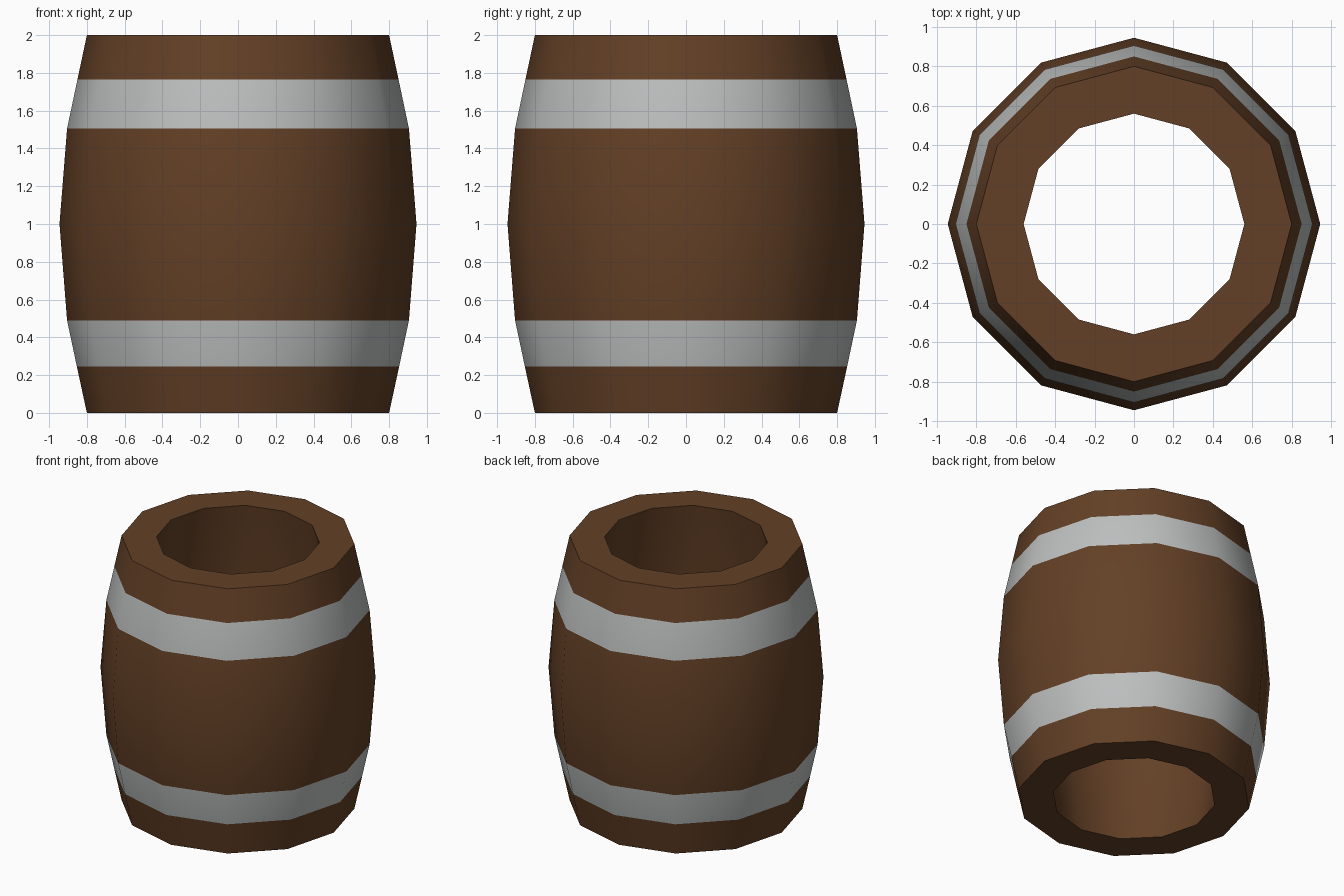
import bpy, bmesh, math

if "Cube" in bpy.data.objects:
    bpy.data.objects.remove(bpy.data.objects["Cube"])

SIDES = 12


def material(name, colour):
    m = bpy.data.materials.new(name)
    m.diffuse_color = (*colour, 1)
    m.use_nodes = True
    m.node_tree.nodes["Principled BSDF"].inputs["Base Color"].default_value = m.diffuse_color
    return m


wood = material("brown wood", (0.125, 0.051, 0.019))
metal = material("grey metal", (0.51, 0.525, 0.525))

# Outer profile (radius, height), then inner profile going back down
outer = [(0.80, 0), (0.853, 0.245), (0.905, 0.49), (0.945, 1.0),
         (0.905, 1.505), (0.85, 1.765), (0.80, 2.0)]
inner = [(0.56, 2.0), (0.63, 1.505), (0.66, 1.0), (0.63, 0.49), (0.56, 0)]
profile = outer + inner
hoops = (1, 4)  # profile segments that are metal hoops

bm = bmesh.new()
rings = []
for r, z in profile:
    rings.append([bm.verts.new((r * math.cos(2 * math.pi * i / SIDES),
                                r * math.sin(2 * math.pi * i / SIDES), z))
                  for i in range(SIDES)])

# Closed lathe: staves, rims, hollow inside
for k in range(len(rings)):
    a, b = rings[k], rings[(k + 1) % len(rings)]
    for i in range(SIDES):
        j = (i + 1) % SIDES
        f = bm.faces.new((a[i], a[j], b[j], b[i]))
        f.material_index = 1 if k in hoops else 0
bmesh.ops.recalc_face_normals(bm, faces=bm.faces)

mesh = bpy.data.meshes.new("barrel")
bm.to_mesh(mesh)
bm.free()
mesh.materials.append(wood)
mesh.materials.append(metal)
barrel = bpy.data.objects.new("barrel", mesh)
bpy.context.collection.objects.link(barrel)

# Smooth staves, sharp rims
bpy.context.view_layer.objects.active = barrel
barrel.select_set(True)
bpy.ops.object.shade_smooth_by_angle(angle=math.radians(40))
